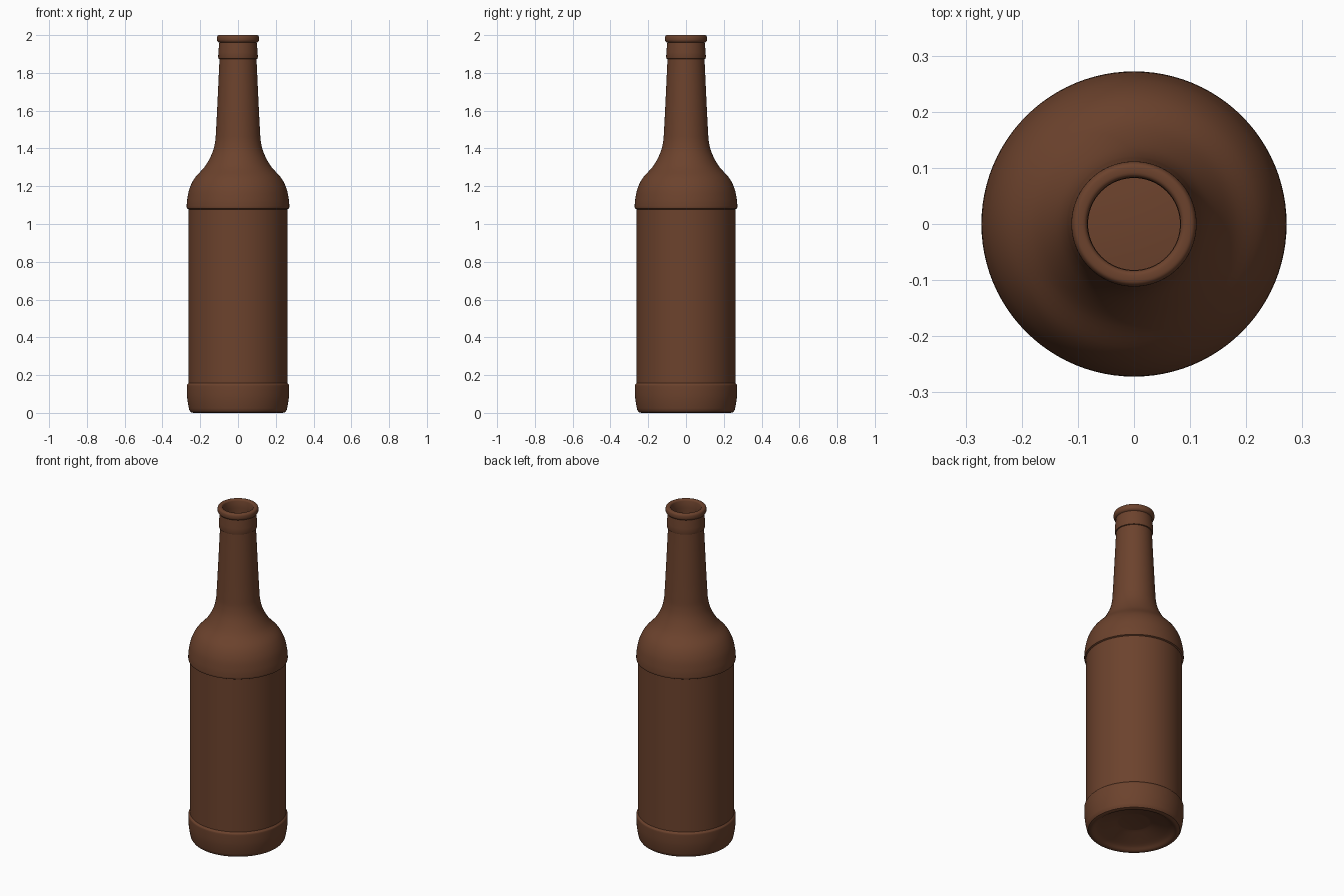
import bpy, bmesh, math

if "Cube" in bpy.data.objects:
    bpy.data.objects.remove(bpy.data.objects["Cube"])

SIDES = 96
WALL = 0.017


def smooth_run(pts, steps=5):
    """Catmull-Rom curve through (radius, height) points."""
    out = []
    for i in range(len(pts) - 1):
        p0, p1 = pts[max(i - 1, 0)], pts[i]
        p2, p3 = pts[i + 1], pts[min(i + 2, len(pts) - 1)]
        for s in range(steps):
            t = s / steps
            out.append(tuple(0.5 * (2 * b + (c - a) * t + (2*a - 5*b + 4*c - d) * t**2
                                    + (3*b - a - 3*c + d) * t**3)
                             for a, b, c, d in zip(p0, p1, p2, p3)))
    return out + [pts[-1]]


def lathe(name, profile, mat):
    """Revolve a profile that starts and ends on the axis."""
    bm = bmesh.new()
    rings = []
    for r, z in profile:
        if r < 1e-6:
            rings.append([bm.verts.new((0, 0, z))] * SIDES)
        else:
            rings.append([bm.verts.new((r * math.cos(k * math.tau / SIDES),
                                        r * math.sin(k * math.tau / SIDES), z))
                          for k in range(SIDES)])
    for a, b in zip(rings, rings[1:]):
        for k in range(SIDES):
            n = (k + 1) % SIDES
            bm.faces.new(list(dict.fromkeys((a[k], a[n], b[n], b[k]))))
    bmesh.ops.recalc_face_normals(bm, faces=bm.faces)
    me = bpy.data.meshes.new(name)
    bm.to_mesh(me)
    bm.free()
    me.materials.append(mat)
    ob = bpy.data.objects.new(name, me)
    bpy.context.collection.objects.link(ob)
    bpy.context.view_layer.objects.active = ob
    ob.select_set(True)
    bpy.ops.object.shade_smooth_by_angle(angle=math.radians(35))
    return ob


brown = bpy.data.materials.new("brown_glass")
brown.diffuse_color = (0.15, 0.055, 0.026, 1)
brown.use_nodes = True
brown.node_tree.nodes["Principled BSDF"].inputs["Base Color"].default_value = brown.diffuse_color

# recessed underside with a flat centre
base = [(0, 0.055), (0.085, 0.055)] + smooth_run(
    [(0.09, 0.054), (0.15, 0.035), (0.2, 0.018), (0.222, 0.004), (0.235, 0.0), (0.25, 0.004)], 3)
# raised heel band
heel = smooth_run([(0.258, 0.016), (0.265, 0.05), (0.27, 0.09), (0.271, 0.14),
                   (0.269, 0.15), (0.262, 0.158)], 3)
# shoulder rising into the neck
label_top = [(0.262, 1.078), (0.27, 1.082)]
shoulder = smooth_run([(0.272, 1.09), (0.269, 1.13), (0.256, 1.19), (0.228, 1.245),
                       (0.175, 1.305), (0.139, 1.37), (0.122, 1.43), (0.116, 1.50),
                       (0.107, 1.68), (0.098, 1.873)])
# collar and rounded lip
collar = [(0.103, 1.875), (0.105, 1.882), (0.104, 1.91), (0.099, 1.96)]
lip = smooth_run([(0.105, 1.963), (0.111, 1.972), (0.111, 1.988), (0.107, 1.997),
                  (0.1, 2.0), (0.088, 1.999), (0.083, 1.992)], 3)
# inner wall following the outside
inner = [(0.082, 1.95), (0.082, 1.873)]
inner += [(max(r - WALL, 0.082), z) for r, z in reversed(shoulder[:-1])]
inner += [(0.245, 1.05), (0.245, 0.1), (0.23, 0.06), (0.2, 0.05), (0.09, 0.075), (0, 0.075)]

lathe("bottle", base + heel + label_top + shoulder + collar + lip + inner, brown)
